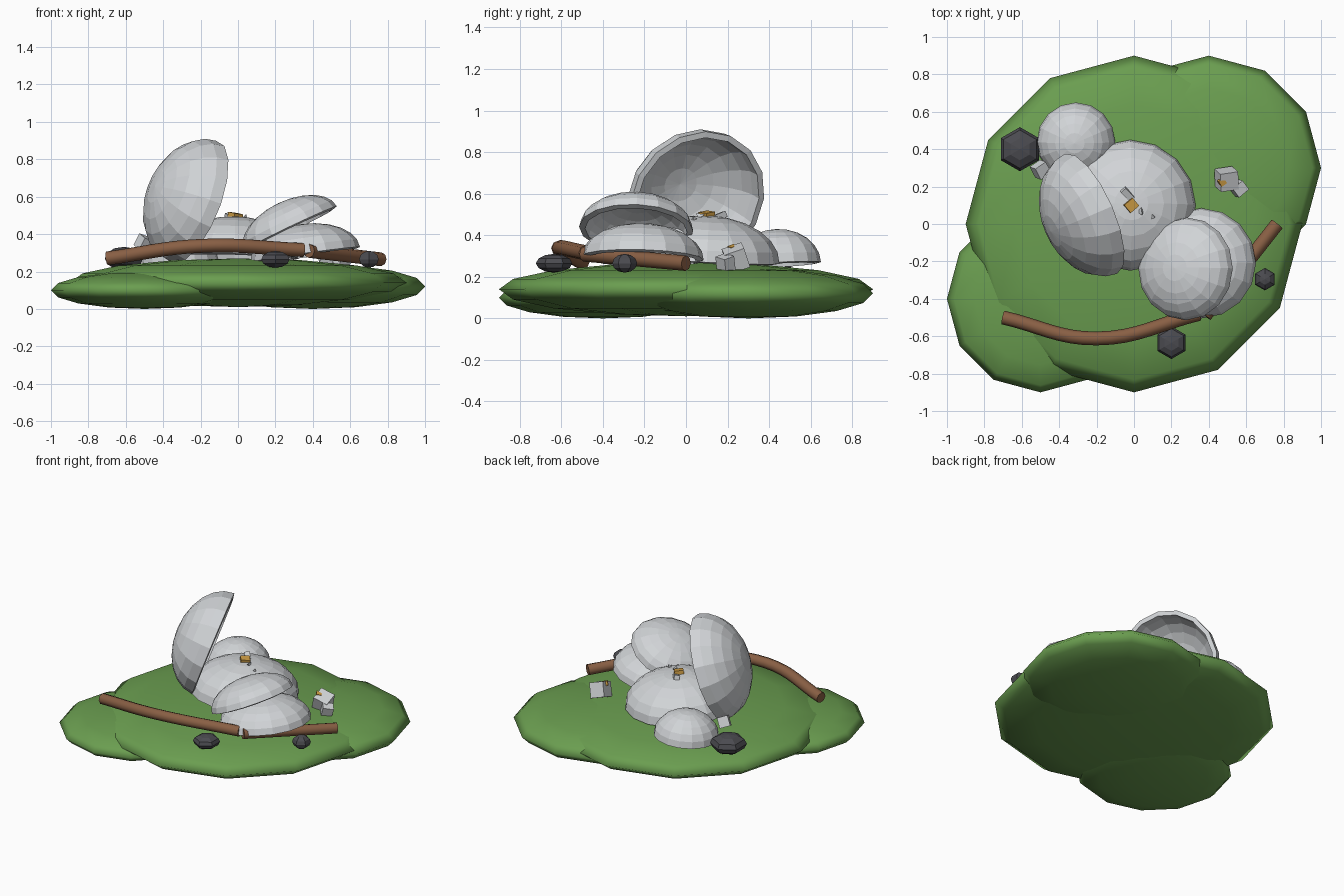
import bpy, bmesh, math
from mathutils import Matrix, Vector, Euler

if "Cube" in bpy.data.objects:
    bpy.data.objects.remove(bpy.data.objects["Cube"])


def material(name, rgb):
    m = bpy.data.materials.new(name)
    m.diffuse_color = (*rgb, 1)
    m.use_nodes = True
    m.node_tree.nodes["Principled BSDF"].inputs["Base Color"].default_value = m.diffuse_color
    return m


GREEN = material("grass green", (0.145, 0.34, 0.08))
SHELL = material("shell grey", (0.64, 0.66, 0.68))
DARK = material("stone dark", (0.07, 0.07, 0.08))
BROWN = material("wood brown", (0.25, 0.115, 0.058))
GOLD = material("gold", (0.62, 0.34, 0.06))


def finish(bm, name, mat, smooth=False):
    me = bpy.data.meshes.new(name)
    bmesh.ops.recalc_face_normals(bm, faces=bm.faces)
    bm.to_mesh(me)
    bm.free()
    me.materials.append(mat)
    for p in me.polygons:
        p.use_smooth = smooth
    ob = bpy.data.objects.new(name, me)
    bpy.context.collection.objects.link(ob)
    return ob


def ellipsoid(name, mat, loc, r, h, seg, rings, smooth=False, ry=None):
    bm = bmesh.new()
    bmesh.ops.create_uvsphere(bm, u_segments=seg, v_segments=rings, radius=1)
    bmesh.ops.scale(bm, vec=(r, ry or r, h), verts=bm.verts)
    bmesh.ops.translate(bm, vec=loc, verts=bm.verts)
    return finish(bm, name, mat, smooth)


def half_shell(name, loc, r, h, axis, thick=0.03):
    """Oblate half shell, its dome pointing along axis."""
    bm = bmesh.new()
    bmesh.ops.create_uvsphere(bm, u_segments=16, v_segments=12, radius=1)
    bmesh.ops.delete(bm, geom=[v for v in bm.verts if v.co.z < -0.01], context='VERTS')
    bmesh.ops.scale(bm, vec=(r, r, h), verts=bm.verts)
    ob = finish(bm, name, SHELL)
    rot = Vector((0, 0, 1)).rotation_difference(Vector(axis).normalized())
    ob.data.transform(Matrix.Translation(loc) @ rot.to_matrix().to_4x4())
    mod = ob.modifiers.new("thickness", 'SOLIDIFY')
    mod.thickness = thick
    mod.offset = -1
    return ob


def chunk(name, mat, loc, size, rot):
    bm = bmesh.new()
    bmesh.ops.create_cube(bm, size=1)
    bm.transform(Matrix.LocRotScale(Vector(loc), Euler(rot), Vector(size)))
    return finish(bm, name, mat)


def shard(name, loc, r, rot):
    bm = bmesh.new()
    bmesh.ops.create_cone(bm, cap_ends=True, segments=3, radius1=r, radius2=0, depth=r * 1.6)
    bm.transform(Matrix.LocRotScale(Vector(loc), Euler(rot), Vector((1, 1, 1))))
    return finish(bm, name, SHELL)


def branch(name, pts, r):
    cu = bpy.data.curves.new(name, 'CURVE')
    cu.dimensions = '3D'
    cu.bevel_depth = r
    cu.bevel_resolution = 2
    cu.use_fill_caps = True
    cu.resolution_u = 8
    sp = cu.splines.new('BEZIER')
    sp.bezier_points.add(len(pts) - 1)
    for b, p in zip(sp.bezier_points, pts):
        b.co = p
        b.handle_left_type = b.handle_right_type = 'AUTO'
    cu.materials.append(BROWN)
    ob = bpy.data.objects.new(name, cu)
    bpy.context.collection.objects.link(ob)


# grassy mounds
ellipsoid("mound_main", GREEN, (0, 0, 0.14), 0.9, 0.13, 12, 8, True)
ellipsoid("mound_back", GREEN, (0.4, 0.3, 0.12), 0.6, 0.12, 12, 8, True)
ellipsoid("mound_front", GREEN, (-0.5, -0.4, 0.1), 0.5, 0.1, 12, 8, True)

# broken shells
half_shell("shell_centre", (-0.02, 0.10, 0.28), 0.35, 0.215, (0.03, 0.05, 1))
t, az = math.radians(20), math.radians(24)
half_shell("shell_standing", (-0.23, 0.055, 0.57), 0.35, 0.25,
           (-math.cos(t) * math.cos(az), -math.cos(t) * math.sin(az), math.sin(t)))
half_shell("shell_back", (-0.31, 0.44, 0.26), 0.21, 0.17, (-0.05, -0.05, 1))
half_shell("shell_front_lower", (0.36, -0.21, 0.29), 0.295, 0.165, (-0.14, 0.03, 1))
half_shell("shell_front_upper", (0.28, -0.24, 0.43), 0.275, 0.15, (-0.43, 0.04, 0.9))

# fallen branches
branch("branch_front", [(-0.70, -0.50, 0.27), (-0.2, -0.612, 0.337), (0.35, -0.48, 0.315)], 0.037)
branch("branch_side", [(0.38, -0.49, 0.31), (0.765, 0.0, 0.265)], 0.037)

# stones
for i, (x, y, z, r, h) in enumerate([(-0.61, 0.4, 0.27, 0.118, 0.062),
                                     (0.2, -0.635, 0.265, 0.087, 0.045),
                                     (0.7, -0.295, 0.265, 0.06, 0.045)]):
    ellipsoid(f"stone_{i + 1}", DARK, (x, y, z), r, h, 6, 6)

# loose fragments
chunk("fragment_large", SHELL, (0.495, 0.24, 0.29), (0.1, 0.1, 0.1), (0.35, 0.3, 0.15))
chunk("fragment_small", SHELL, (0.56, 0.19, 0.265), (0.07, 0.06, 0.07), (0.3, 0.2, 0.7))
chunk("fragment_left", SHELL, (-0.50, 0.29, 0.35), (0.07, 0.07, 0.07), (0.4, 0.3, 0.6))
chunk("fragment_top", SHELL, (-0.035, 0.16, 0.49), (0.07, 0.035, 0.03), (0.2, 0.3, -0.8))
shard("shard_top", (0.1, 0.04, 0.47), 0.035, (0.4, 0.3, 0.5))
shard("shard_mid", (0.04, 0.06, 0.495), 0.022, (0.9, 0.2, 0.1))

# gold bits
chunk("gold_nugget", GOLD, (-0.015, 0.10, 0.495), (0.06, 0.055, 0.035), (0.15, 0.1, 0.7))
chunk("gold_chip", GOLD, (0.47, 0.225, 0.335), (0.035, 0.035, 0.03), (0.3, 0.2, 0.6))
